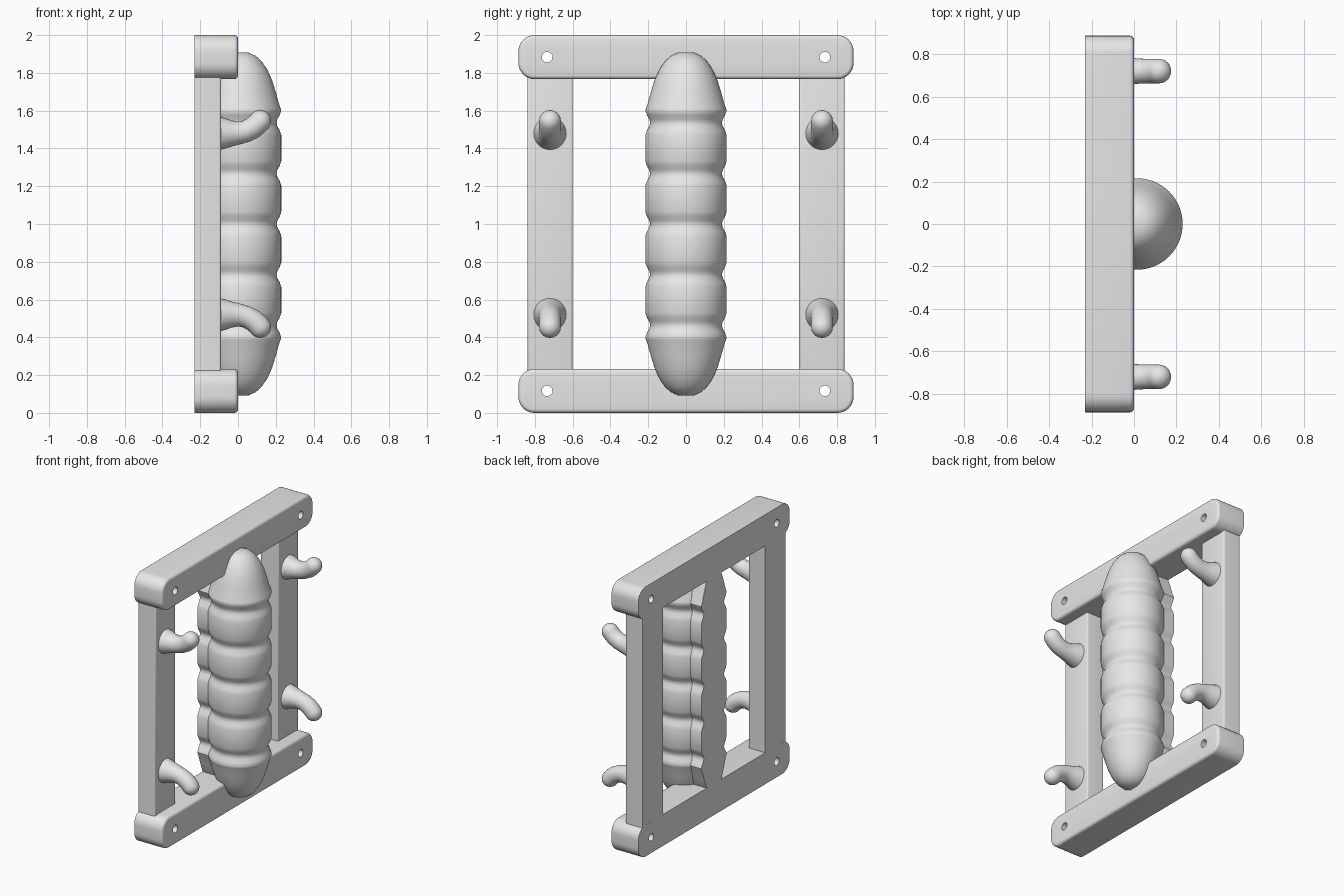
import bpy
import bmesh
import math
from mathutils import Vector

cube = bpy.data.objects.get("Cube")
if cube:
    bpy.data.objects.remove(cube, do_unlink=True)

GREY = (0.8, 0.8, 0.8, 1)
mat = bpy.data.materials.new("plain grey")
mat.use_nodes = True
mat.diffuse_color = GREY
mat.node_tree.nodes["Principled BSDF"].inputs["Base Color"].default_value = GREY

BACK = -0.23
MID = 1.0


def finish(bm, name, angle=35):
    bmesh.ops.recalc_face_normals(bm, faces=bm.faces[:])
    mesh = bpy.data.meshes.new(name)
    bm.to_mesh(mesh)
    bm.free()
    obj = bpy.data.objects.new(name, mesh)
    bpy.context.collection.objects.link(obj)
    mesh.materials.append(mat)
    activate(obj)
    bpy.ops.object.shade_smooth_by_angle(angle=math.radians(angle))
    return obj


def activate(obj):
    bpy.ops.object.select_all(action="DESELECT")
    obj.select_set(True)
    bpy.context.view_layer.objects.active = obj


def box(lo, hi):
    bm = bmesh.new()
    bmesh.ops.create_cube(bm, size=1)
    for v in bm.verts:
        v.co = Vector([(a + b) / 2 + c * (b - a) for a, b, c in zip(lo, hi, v.co)])
    return bm


def bevel(bm, edges, width, segments):
    bmesh.ops.bevel(bm, geom=edges, offset=width, segments=segments,
                    profile=0.5, affect="EDGES")


def front_rim(bm, x):
    return [e for e in bm.edges if all(abs(v.co.x - x) < 1e-4 for v in e.verts)]


def loft(name, rings, segments):
    """Skin circles given as (centre, direction, radius); all lie across the xz plane."""
    bm = bmesh.new()
    loops = []
    for centre, direction, radius in rings:
        across = Vector((0, 1, 0))
        up = Vector(direction).normalized().cross(across)
        loops.append([bm.verts.new(Vector(centre) + radius * (
            math.cos(t) * across + math.sin(t) * up))
            for t in (2 * math.pi * i / segments for i in range(segments))])
    for a, b in zip(loops, loops[1:]):
        for i in range(segments):
            j = (i + 1) % segments
            bm.faces.new((a[i], a[j], b[j], b[i]))
    bm.faces.new(loops[0])
    bm.faces.new(loops[-1])
    return finish(bm, name, 40)


# Rounded cross bars with a screw hole at each end
def cross_bar(name, z0, z1):
    bm = box((BACK, -0.887, z0), (0, 0.887, z1))
    corners = [e for e in bm.edges
               if abs(e.verts[0].co.x - e.verts[1].co.x) > 0.1]
    bevel(bm, corners, 0.085, 8)
    bevel(bm, front_rim(bm, 0), 0.02, 4)
    bar = finish(bm, name)
    for y in (-0.735, 0.735):
        bpy.ops.mesh.primitive_cylinder_add(
            vertices=24, radius=0.028, depth=1,
            location=(0, y, (z0 + z1) / 2), rotation=(0, math.pi / 2, 0))
        cutter = bpy.context.object
        cutter.hide_render = True
        mod = bar.modifiers.new("hole", "BOOLEAN")
        mod.operation = "DIFFERENCE"
        mod.solver = "EXACT"
        mod.object = cutter
        activate(bar)
        bpy.ops.object.modifier_apply(modifier=mod.name)
        bpy.data.objects.remove(cutter, do_unlink=True)


cross_bar("bottom_bar", 0, 0.233)
cross_bar("top_bar", 1.767, 2)

# Side posts
for side, s in (("right", -1), ("left", 1)):
    y0, y1 = sorted((0.6 * s, 0.84 * s))
    bm = box((BACK + 0.0005, y0, 0.18), (-0.09, y1, 1.82))
    bevel(bm, front_rim(bm, -0.09), 0.012, 3)
    finish(bm, side + "_post")

# Half profile of the ribbed body: rounded tip, then evenly spaced grooves
cap = [(0.04, 0.908), (0.08, 0.89), (0.11, 0.863), (0.14, 0.82), (0.167, 0.76),
       (0.187, 0.695), (0.205, 0.63), (0.212, 0.612)]
groove = [(0.215, -0.065), (0.207, -0.04), (0.194, -0.018), (0.19, 0),
          (0.194, 0.018), (0.207, 0.04), (0.215, 0.065)]
profile = [(r, MID - h) for r, h in cap]
for k in range(-2, 3):
    profile += [(r, MID + k * 0.268 + dz) for r, dz in groove]
profile += [(r, MID + h) for r, h in reversed(cap)]

loft("ribbed_body", [((0.014, 0, z), (0, 0, 1), r) for r, z in profile], 64)

# Narrower wavy spine joining the body to the back plane
outline = [(0.148 - 1.2 * (0.215 - r), z) for r, z in profile if 0.17 < z < 1.83]
bm = bmesh.new()
verts = [bm.verts.new((BACK + 0.0005, y, z)) for y, z in outline]
verts += [bm.verts.new((BACK + 0.0005, -y, z)) for y, z in reversed(outline)]
face = bm.faces.new(verts)
ext = bmesh.ops.extrude_face_region(bm, geom=[face], use_keep_orig=True)
moved = [g for g in ext["geom"] if isinstance(g, bmesh.types.BMVert)]
bmesh.ops.translate(bm, verts=moved, vec=(0.22, 0, 0))
finish(bm, "back_spine")

# Flared pegs curling outwards, as (x, height above middle, radius)
path = [(-0.1, 0.48, 0.089), (-0.07, 0.48, 0.081), (-0.03, 0.48, 0.068),
        (0.01, 0.483, 0.06), (0.045, 0.492, 0.058), (0.08, 0.51, 0.058),
        (0.105, 0.531, 0.058)]
end = Vector((0.7, 0, 0.72)).normalized()
for level, v in (("lower", -1), ("upper", 1)):
    for side, y in (("right", -0.72), ("left", 0.72)):
        rings = []
        for i, (x, h, r) in enumerate(path):
            a, b = path[max(i - 1, 0)], path[min(i + 1, len(path) - 1)]
            rings.append(((x, y, MID + v * h), (b[0] - a[0], 0, v * (b[1] - a[1])), r))
        # Rounded tip
        for i in range(0, 6):
            t = math.radians(16 * i)
            c = Vector((0.117, 0, 0.545)) + end * 0.058 * math.sin(t)
            rings.append(((c.x, y, MID + v * c.z), (end.x, 0, v * end.z),
                          0.058 * math.cos(t)))
        loft(f"{level}_{side}_peg", rings, 28)
